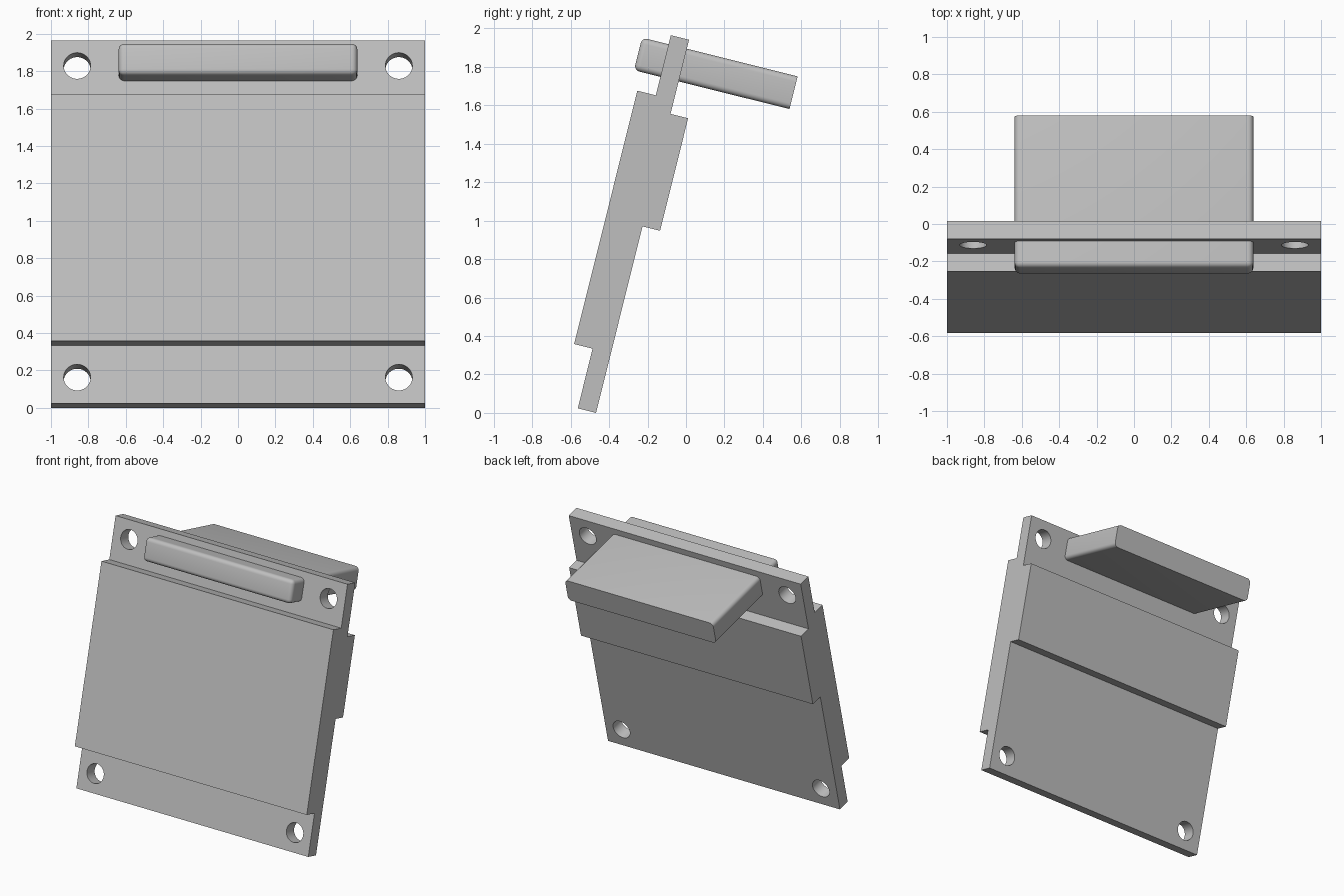
import bpy, bmesh, math
from mathutils import Matrix, Vector

if "Cube" in bpy.data.objects:
    bpy.data.objects.remove(bpy.data.objects["Cube"])

# Everything is built upright (y = depth, z = up the board), then leaned back
LEAN = Matrix.Translation((0, -0.468, 0)) @ Matrix.Rotation(math.radians(-14), 4, 'X')

grey = bpy.data.materials.new("plain grey")
grey.use_nodes = True
grey.diffuse_color = (0.52, 0.52, 0.52, 1)
grey.node_tree.nodes["Principled BSDF"].inputs["Base Color"].default_value = grey.diffuse_color


def add_object(name, bm):
    bmesh.ops.recalc_face_normals(bm, faces=bm.faces)
    mesh = bpy.data.meshes.new(name)
    bm.to_mesh(mesh)
    bm.free()
    mesh.materials.append(grey)
    obj = bpy.data.objects.new(name, mesh)
    bpy.context.collection.objects.link(obj)
    obj.matrix_world = LEAN
    return obj


def smooth(obj):
    bpy.ops.object.select_all(action='DESELECT')
    obj.select_set(True)
    bpy.context.view_layer.objects.active = obj
    bpy.ops.object.shade_smooth_by_angle(angle=math.radians(35))


# Board: stepped side profile extruded across the width
profile = [(0, 0), (0, 1.0), (0.094, 1.0), (0.094, 1.603), (0, 1.603), (0, 2),
           (-0.098, 2), (-0.098, 1.678), (-0.197, 1.678), (-0.197, 0.32),
           (-0.098, 0.32), (-0.098, 0)]
bm = bmesh.new()
side = bm.faces.new([bm.verts.new((-1, y, z)) for y, z in profile])
ext = bmesh.ops.extrude_face_region(bm, geom=[side])["geom"]
bmesh.ops.translate(bm, vec=(2, 0, 0), verts=[g for g in ext if isinstance(g, bmesh.types.BMVert)])
board = add_object("stepped_board", bm)

# Corner screw holes
bm = bmesh.new()
for x in (-0.86, 0.86):
    for z in (0.143, 1.86):
        bmesh.ops.create_cone(bm, cap_ends=True, segments=48, radius1=0.072, radius2=0.072, depth=0.5,
                              matrix=Matrix.Translation((x, -0.05, z)) @ Matrix.Rotation(math.pi / 2, 4, 'X'))
cutter = add_object("hole_cutter", bm)
cutter.hide_render = True
cut = board.modifiers.new("holes", 'BOOLEAN')
cut.operation = 'DIFFERENCE'
cut.solver = 'EXACT'
cut.object = cutter
bpy.context.view_layer.update()
holed = bpy.data.meshes.new_from_object(board.evaluated_get(bpy.context.evaluated_depsgraph_get()))
board.modifiers.clear()
board.data = holed
bpy.data.objects.remove(cutter)
smooth(board)

# Connector block through the top strip: rounded except at its back end
front, back, low, high = -0.24, 0.594, 1.777, 1.952
bm = bmesh.new()
size = Vector((1.276, back - front, high - low))
centre = Vector((0, (front + back) / 2, (low + high) / 2))
bmesh.ops.create_cube(bm, size=1, matrix=Matrix.Translation(centre) @ Matrix.Diagonal(size).to_4x4())
rounded = [e for e in bm.edges if min(v.co.y for v in e.verts) < 0]
bmesh.ops.bevel(bm, geom=rounded, offset=0.03, offset_type='OFFSET', segments=5, profile=0.5, affect='EDGES')
smooth(add_object("connector_block", bm))
